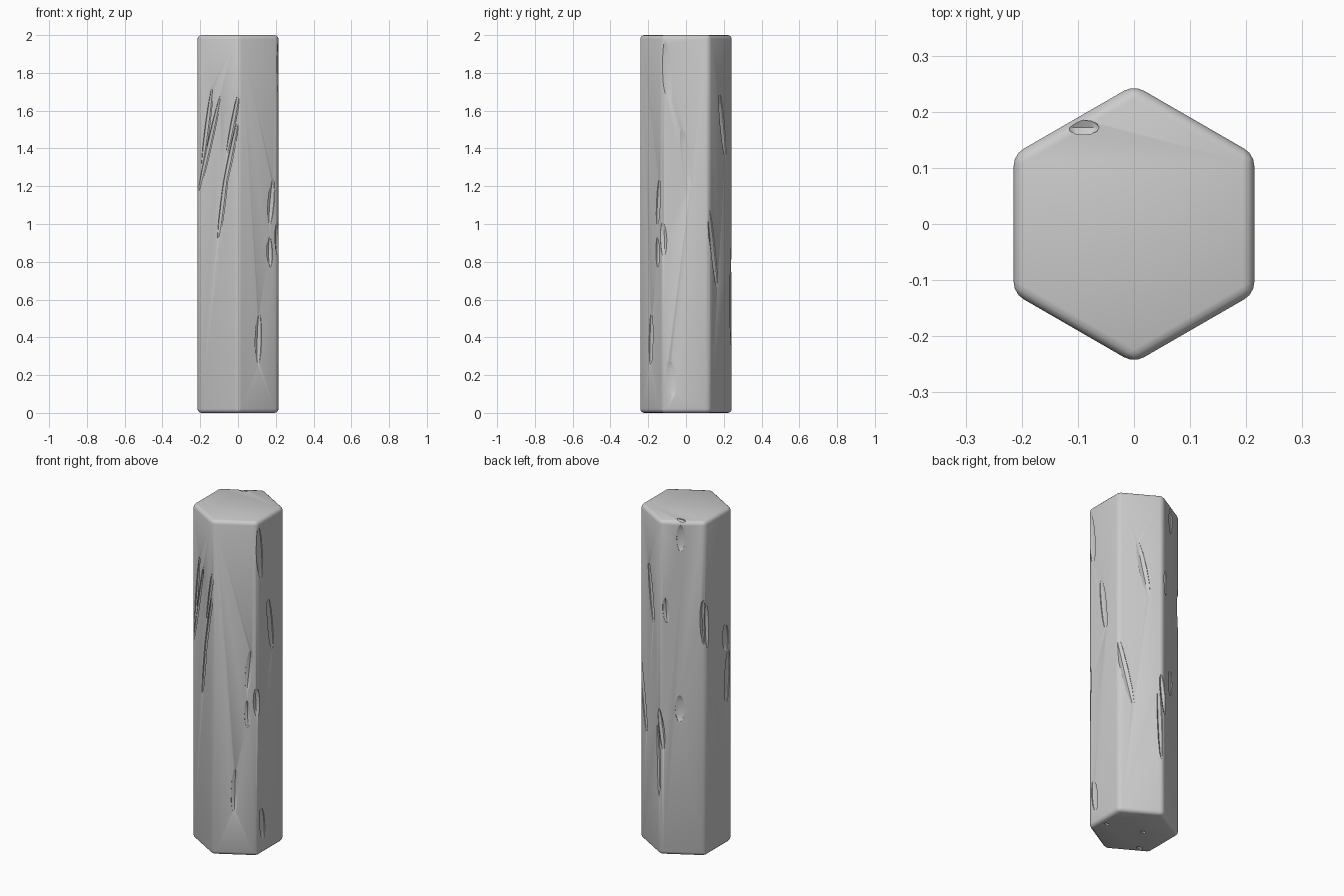
import bpy, bmesh, math
from mathutils import Matrix, Vector

if "Cube" in bpy.data.objects:
    bpy.data.objects.remove(bpy.data.objects["Cube"])

AP = 0.2145                      # distance from the axis to a flat side
R = AP / math.cos(math.pi / 6)   # corner radius


def make_object(name, bm):
    mesh = bpy.data.meshes.new(name)
    bm.to_mesh(mesh)
    bm.free()
    obj = bpy.data.objects.new(name, mesh)
    bpy.context.collection.objects.link(obj)
    return obj


# Hexagonal post with rounded edges
bm = bmesh.new()
bmesh.ops.create_cone(bm, cap_ends=True, segments=6, radius1=R, radius2=R, depth=2,
                      matrix=Matrix.Translation((0, 0, 1)))
turn = 0 if max(v.co.y for v in bm.verts) > R - 0.001 else math.pi / 6
bmesh.ops.rotate(bm, verts=bm.verts, cent=(0, 0, 0), matrix=Matrix.Rotation(turn, 3, 'Z'))
bmesh.ops.bevel(bm, geom=bm.edges[:], offset=0.021, offset_type='OFFSET', segments=3,
                profile=0.5, affect='EDGES', clamp_overlap=True)
post = make_object("hexagonal_post", bm)

cutters = []


def spindle(center, along, across, normal, length, width, depth):
    """Faceted pointed cutter for one gouge."""
    bm = bmesh.new()
    bmesh.ops.create_uvsphere(bm, u_segments=6, v_segments=6, radius=1)
    axes = Matrix((across * width / 2, normal * depth, along * length / 2)).transposed()
    bmesh.ops.transform(bm, matrix=Matrix.Translation(center) @ axes.to_4x4(), verts=bm.verts)
    bmesh.ops.recalc_face_normals(bm, faces=bm.faces)
    cutters.append(make_object("gouge_cutter", bm))


def gouge(azimuth, t0, z0, t1, z1, width, depth=0.014, dist=AP):
    """Gouge between two points on a side; t runs sideways along the side."""
    a = math.radians(azimuth)
    n = Vector((math.cos(a), math.sin(a), 0))
    t = Vector((-math.sin(a), math.cos(a), 0))
    p = n * dist + t * t0 + Vector((0, 0, z0))
    q = n * dist + t * t1 + Vector((0, 0, z1))
    along = (p - q).normalized()
    spindle((p + q) / 2 + n * 0.001, along, along.cross(n), n, (p - q).length, width, depth)


EDGE = 0.2415
gouges = [
    # front left side: long slashes
    (240, -0.032, 1.73, -0.096, 1.30, 0.032), (240, 0.020, 1.69, -0.119, 1.16, 0.032),
    (240, 0.138, 1.73, 0.054, 1.36, 0.032), (240, 0.128, 1.56, 0.022, 1.12, 0.034),
    (240, 0.062, 1.32, 0.002, 0.91, 0.034),
    # front right side: short chips
    (300, 0.090, 1.24, 0.067, 0.99, 0.045), (300, 0.068, 0.93, 0.072, 0.77, 0.040),
    (300, 0.005, 0.53, -0.003, 0.25, 0.046),
    (330, -0.003, 1.01, 0.003, 0.83, 0.045, 0.014, EDGE),
    # right side
    (0, -0.115, 1.97, -0.088, 1.64, 0.060), (0, -0.022, 1.51, 0.018, 1.18, 0.052),
    (0, -0.087, 0.28, -0.068, 0.08, 0.055),
    # back right side
    (60, -0.142, 1.13, -0.040, 0.65, 0.050), (60, -0.020, 1.70, 0.045, 1.35, 0.050),
    (90, -0.032, 0.86, -0.008, 0.34, 0.040, 0.016, EDGE),
    (90, -0.012, 0.88, 0.022, 0.62, 0.040, 0.016, EDGE),
    # back left side
    (120, -0.010, 1.98, -0.010, 1.82, 0.052), (120, -0.095, 1.54, -0.085, 1.39, 0.042),
    (120, -0.015, 0.96, -0.015, 0.80, 0.060),
    (150, -0.012, 1.54, -0.002, 1.26, 0.045, 0.018, EDGE),
    (150, 0.006, 1.51, 0.015, 1.23, 0.045, 0.018, EDGE),
    # left side
    (180, 0.065, 1.32, 0.070, 1.16, 0.060), (180, 0.095, 1.16, 0.072, 0.84, 0.055),
]
for g in gouges:
    gouge(*g)

# Small pits in the top and bottom faces
X, Y, Z = Vector((1, 0, 0)), Vector((0, 1, 0)), Vector((0, 0, 1))
for x, y, z, lx, ly in [(-0.09, 0.172, 2, 0.056, 0.03), (0.165, -0.035, 0, 0.03, 0.025),
                        (-0.043, 0.025, 0, 0.03, 0.025), (-0.14, -0.12, 0, 0.04, 0.03)]:
    spindle(Vector((x, y, z)), X, Y, Z, lx, ly, 0.012)

# Carve the gouges one at a time
for c in cutters:
    c.hide_render = True
    mod = post.modifiers.new("carve", 'BOOLEAN')
    mod.operation = 'DIFFERENCE'
    mod.solver = 'EXACT'
    mod.object = c
bpy.context.view_layer.objects.active = post
post.select_set(True)
for mod in list(post.modifiers):
    bpy.ops.object.modifier_apply(modifier=mod.name)
for c in cutters:
    bpy.data.objects.remove(c, do_unlink=True)
bpy.ops.object.shade_smooth_by_angle(angle=math.radians(35))
